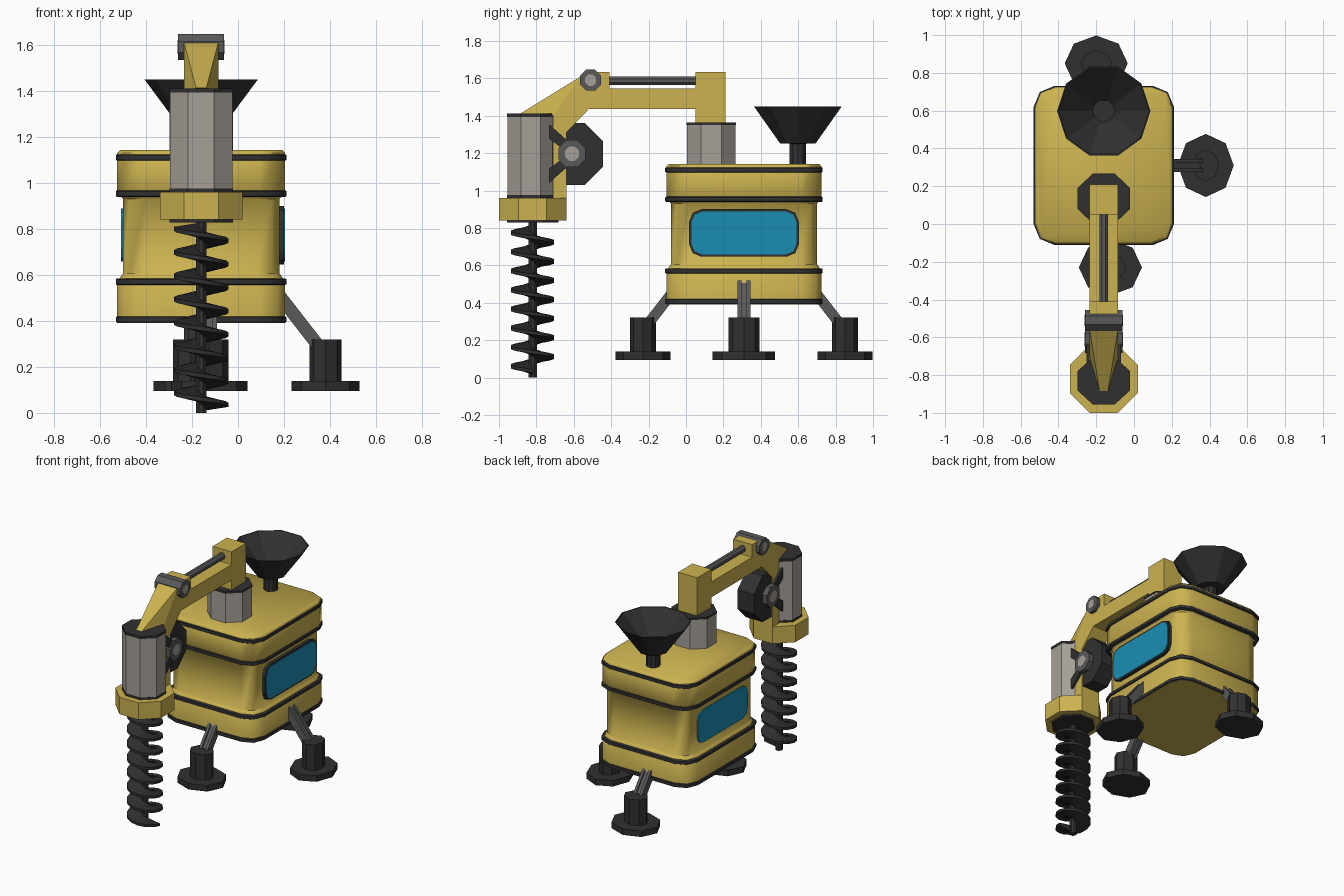
import bpy, bmesh
from math import pi, cos, sin
from mathutils import Vector, Matrix

if "Cube" in bpy.data.objects:
    bpy.data.objects.remove(bpy.data.objects["Cube"])

def mat(name, c):
    m = bpy.data.materials.new(name)
    m.diffuse_color = (*c, 1)
    m.use_nodes = True
    m.node_tree.nodes["Principled BSDF"].inputs["Base Color"].default_value = m.diffuse_color
    return m

YELLOW = mat("yellow_paint", (0.60, 0.45, 0.08))
BLACK = mat("black_rubber", (0.03, 0.03, 0.03))
STEEL = mat("dark_steel", (0.10, 0.10, 0.10))
GREY = mat("warm_grey", (0.38, 0.35, 0.31))
BLUE = mat("blue_glass", (0.01, 0.27, 0.45))
CX, CY = -0.16, 0.31           # body centre
DY = -0.83                     # drill centre

def loft(name, rings, m, smooth=False):
    """Skin a list of equal-length closed rings and cap the ends."""
    bm = bmesh.new()
    vs = [[bm.verts.new(p) for p in r] for r in rings]
    n = len(rings[0])
    for a, b in zip(vs, vs[1:]):
        for i in range(n):
            j = (i + 1) % n
            bm.faces.new((a[i], a[j], b[j], b[i]))
    bm.faces.new(vs[0][::-1])
    bm.faces.new(vs[-1])
    bmesh.ops.recalc_face_normals(bm, faces=bm.faces)
    me = bpy.data.meshes.new(name)
    bm.to_mesh(me)
    bm.free()
    me.materials.append(m)
    ob = bpy.data.objects.new(name, me)
    bpy.context.collection.objects.link(ob)
    if smooth:
        bpy.ops.object.select_all(action='DESELECT')
        ob.select_set(True)
        bpy.context.view_layer.objects.active = ob
        bpy.ops.object.shade_smooth_by_angle(angle=0.82)
    return ob

def rrect(hx, hy, r, n=2):
    pts = []
    for k, (sx, sy) in enumerate([(1, 1), (-1, 1), (-1, -1), (1, -1)]):
        for i in range(n + 1):
            a = (k + i / n) * pi / 2
            pts.append((sx * (hx - r) + r * cos(a), sy * (hy - r) + r * sin(a)))
    return pts

def ngon(n, rx, ry=None, flat=True):
    """Polygon with half-widths rx, ry; flat sides on the axes if flat."""
    o, s = (0.5, 1 / cos(pi / n)) if flat else (0, 1)
    return [(s * rx * cos((i + o) * 2 * pi / n), s * (ry or rx) * sin((i + o) * 2 * pi / n)) for i in range(n)]

def stack(name, x, y, levels, m, smooth=False):
    """Vertical stack of (z, outline) levels."""
    return loft(name, [[(x + a, y + b, z) for a, b in o] for z, o in levels], m, smooth)

def side(name, outline, y, z, x0, x1, m):
    """Y-Z outline extruded along x."""
    return loft(name, [[(x, y + a, z + b) for a, b in outline] for x in (x0, x1)], m)

# body: wide base, narrower middle, wide top
levels = [(0.39, 0), (0.57, 0), (0.60, -0.02), (0.605, -0.025), (0.93, -0.025), (0.935, -0.02),
          (0.965, 0), (1.13, 0), (1.142, -0.012)]
stack("body", CX, CY, [(z, rrect(0.365 + d, 0.415 + d, 0.11 + d / 2)) for z, d in levels], YELLOW, True)
for i, z in enumerate((0.406, 0.57, 0.953, 1.11)):
    stack(f"body_band_{i+1}", CX, CY, [(z + dz, rrect(0.365 + d, 0.415 + d, 0.11)) for dz, d in
          ((-0.014, 0.001), (-0.01, 0.006), (0.01, 0.006), (0.014, 0.001))], BLACK, True)

# windows
side("window_rim_right", rrect(0.293, 0.127, 0.065), CY, 0.773, 0.15, 0.201, BLACK)
side("window_right", rrect(0.281, 0.115, 0.058), CY, 0.773, 0.16, 0.204, BLUE)
side("window_left", rrect(0.281, 0.115, 0.058), CY, 0.773, -0.508, -0.48, BLUE)

# three legs, built radially along +x then turned about the body centre
def leg(name, angle, shift):
    parts = []
    parts.append(stack(name + "_foot_pad", 0.54, shift, [(z, ngon(8, 0.148, 0.167, False)) for z in (0.095, 0.138)], BLACK))
    parts.append(stack(name + "_foot_post", 0.54, shift, [(z, ngon(8, 0.070, 0.083, False)) for z in (0.138, 0.32)], BLACK))
    for k, (o, w, t) in enumerate([(-0.024, 0.010, 0.028), (0.024, 0.010, 0.028), (0, 0.016, 0.018)]):
        ends = [(0.32, 0.535), (0.53, 0.265)]
        d = (Vector(ends[1]) - Vector(ends[0])).normalized()
        nx, nz = -d.y * t, d.x * t
        parts.append(loft(f"{name}_strut_{k+1}", [[(r + s * nx, shift + o + q * w, z + s * nz)
                     for s, q in ((1, 1), (1, -1), (-1, -1), (-1, 1))] for r, z in ends], STEEL))
    M = Matrix.Translation((CX, CY, 0)) @ Matrix.Rotation(angle, 4, 'Z')
    for p in parts:
        p.data.transform(M)

leg("right_leg", 0, 0)
leg("back_leg", pi / 2, 0.04)
leg("front_leg", -pi / 2, 0.035)

# hopper: funnel with an open hollow mouth
stack("hopper", CX, 0.598, [(1.13, ngon(10, 0.046, flat=False)), (1.25, ngon(10, 0.046, flat=False)),
      (1.252, ngon(10, 0.10, flat=False)), (1.45, ngon(10, 0.247, flat=False)),
      (1.45, ngon(10, 0.240, flat=False)), (1.275, ngon(10, 0.06, flat=False))], BLACK)

# pedestal and arm
stack("pedestal", CX, 0.135, [(z, ngon(8, 0.138, 0.13)) for z in (1.13, 1.35)], GREY)
stack("pedestal_cap", CX, 0.135, [(z, ngon(8, 0.140, 0.132)) for z in (1.35, 1.364)], BLACK)
W = 0.075
side("arm", [(0.21, 1.36), (0.21, 1.635), (0.05, 1.635), (0.05, 1.545), (-0.41, 1.545), (-0.41, 1.635),
     (-0.52, 1.635), (-0.56, 1.612), (-0.71, 1.40), (-0.71, 0.95), (-0.64, 0.95), (-0.64, 1.31),
     (-0.52, 1.435), (0.05, 1.435), (0.05, 1.36)], 0, 0, CX - W, CX + W, YELLOW)
loft("arm_nose", [[(CX + s * w, y, z) for y, z, w in ((-0.56, 1.612, W), (-0.885, 1.412, 0.022), (-0.71, 1.40, W))]
     for s in (-1, 1)], YELLOW)
side("elbow_hinge", ngon(8, 0.056), -0.51, 1.59, CX - 0.10, CX + 0.10, STEEL)
side("elbow_pin", ngon(8, 0.03), -0.51, 1.59, CX - 0.102, CX + 0.102, GREY)
loft("arm_piston", [[(CX + a, y, 1.587 + b) for a, b in ngon(8, 0.023)] for y in (-0.43, 0.06)], STEEL)

# wheel and braces behind the drill motor
side("wheel", ngon(8, 0.165), -0.61, 1.195, CX - 0.065, CX + 0.065, BLACK)
side("wheel_hub", ngon(8, 0.072), -0.61, 1.197, CX - 0.10, CX + 0.10, STEEL)
side("wheel_pin", ngon(8, 0.038), -0.61, 1.197, CX - 0.102, CX + 0.102, GREY)
for sx in (-1, 1):
    for sz in (-1, 1):
        side("motor_brace", [(-0.73, sz * 0.155), (-0.73, sz * 0.08), (-0.64, sz * 0.01), (-0.60, sz * 0.04)],
             0, 1.197, CX + sx * 0.076, CX + sx * 0.092, BLACK)

# drill motor, collar and auger
stack("drill_motor", CX, DY, [(z, ngon(8, 0.136, 0.124)) for z in (0.975, 1.395)], GREY)
for n, z in (("lower", 0.957), ("upper", 1.393)):
    stack(f"motor_{n}_cap", CX, DY, [(h, ngon(8, 0.138, 0.126)) for h in (z, z + 0.018)], BLACK)
stack("drill_collar", CX, -0.82, [(z, ngon(8, 0.18)) for z in (0.84, 0.96)], YELLOW)
stack("collar_plate", CX, -0.82, [(z, ngon(8, 0.138)) for z in (0.828, 0.842)], BLACK)
stack("auger_core", CX, -0.82, [(z, ngon(8, 0.023)) for z in (0, 0.84)], BLACK)
PITCH, STEPS, TURNS = 0.102, 14, 7.5
rings = []
for i in range(int(STEPS * TURNS) + 1):
    a = -2 * pi * i / STEPS          # left-handed flight
    z = 0.035 + PITCH * i / STEPS
    rings.append([(CX + r * cos(a), -0.82 + r * sin(a), z + h) for r, h in
                  ((0.02, 0.024), (0.118, 0.009), (0.118, -0.009), (0.02, -0.024))])
loft("auger_flight", rings, BLACK, True)
